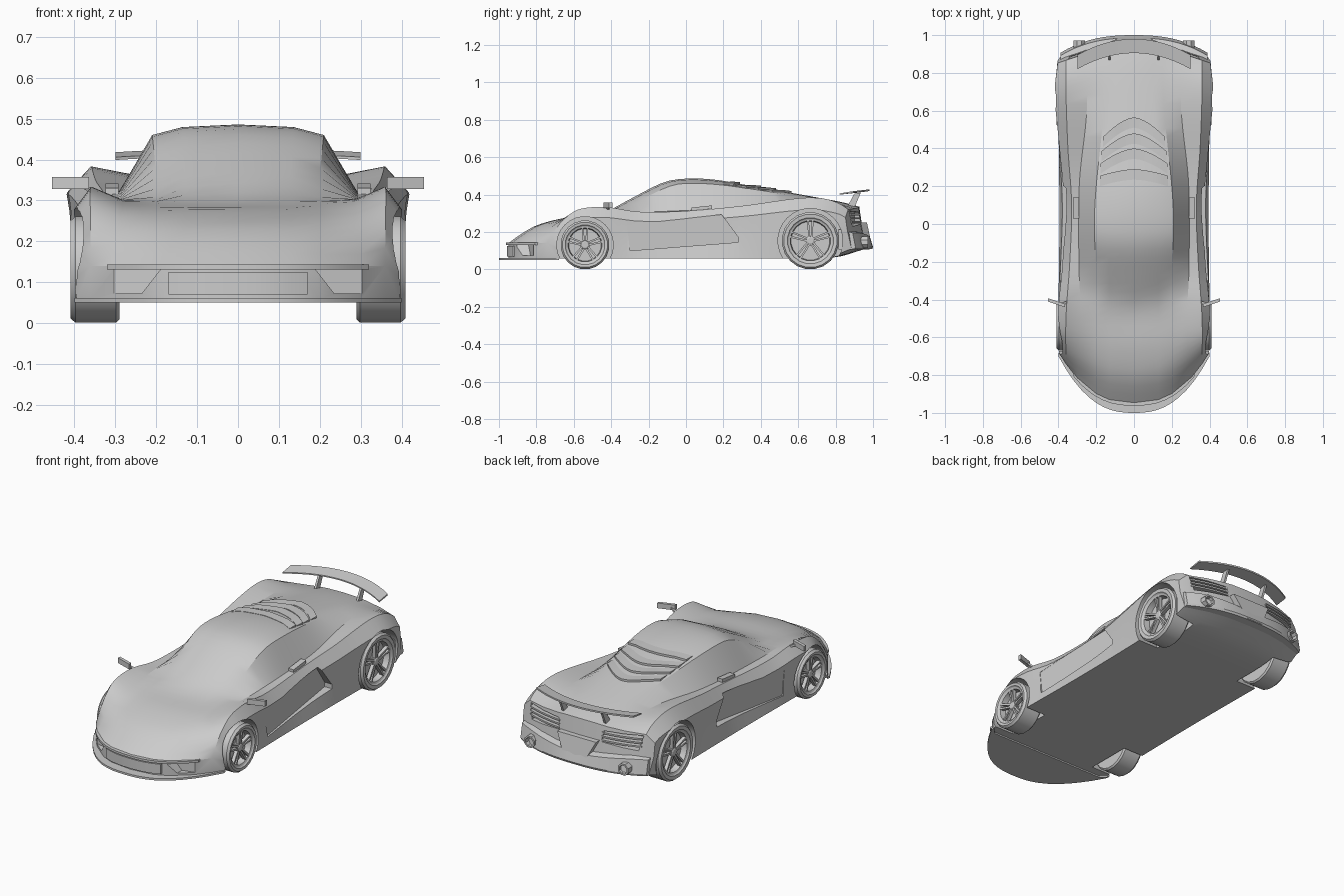
import bpy, bmesh, math
from mathutils import Vector

if "Cube" in bpy.data.objects:
    bpy.data.objects.remove(bpy.data.objects["Cube"])


def loft(name, rings, caps=None, closed=False):
    """Skin a list of closed point rings; ends are capped unless closed into a loop."""
    bm = bmesh.new()
    vs = [[bm.verts.new(p) for p in r] for r in rings]
    n = len(rings[0])
    pairs = list(zip(vs, vs[1:])) + ([(vs[-1], vs[0])] if closed else [])
    for a, b in pairs:
        for i in range(n):
            j = (i + 1) % n
            bm.faces.new((a[i], a[j], b[j], b[i]))
    if not closed:
        for ring in (vs[0], vs[-1]):
            for cap in (caps or [range(n)]):
                bm.faces.new([ring[i] for i in cap])
    bmesh.ops.recalc_face_normals(bm, faces=bm.faces)
    me = bpy.data.meshes.new(name)
    bm.to_mesh(me)
    bm.free()
    ob = bpy.data.objects.new(name, me)
    bpy.context.collection.objects.link(ob)
    return ob


def lathe(name, profile, centre, axis, seg):
    """Revolve (offset, radius) pairs about the x or y axis."""
    rings = []
    for a, r in profile:
        ring = []
        for k in range(seg):
            t = 2 * math.pi * (k + .5) / seg
            u, v = r * math.cos(t), r * math.sin(t)
            ring.append(Vector(centre) + Vector((a, u, v) if axis == 'x' else (u, a, v)))
        rings.append(ring)
    return loft(name, rings)


def sweep(name, x0, x1, n, section):
    """Sweep a (y, z) section across the car."""
    xs = [x0 + (x1 - x0) * i / n for i in range(n + 1)]
    return loft(name, [[(x, y, z) for y, z in section(x)] for x in xs])


def slab(y0, y1, z0, z1):
    return [(y0, z0), (y1, z0), (y1, z1), (y0, z1)]


def curve(*keys):
    """Smooth curve through (position, value) keys."""
    def slope(i):
        a, b = keys[max(i - 1, 0)], keys[min(i + 1, len(keys) - 1)]
        return (b[1] - a[1]) / (b[0] - a[0])

    def f(t):
        i = max([k for k in range(len(keys) - 1) if keys[k][0] <= t] or [0])
        (t0, v0), (t1, v1) = keys[i], keys[i + 1]
        h = t1 - t0
        s = min(max((t - t0) / h, 0), 1)
        return (v0 * (1 + 2 * s) * (1 - s) ** 2 + slope(i) * h * s * (1 - s) ** 2
                + v1 * s * s * (3 - 2 * s) + slope(i + 1) * h * s * s * (s - 1))
    return f


# Body guide curves along the length
bow = curve((-.95, .27), (-.8, .18), (-.6, .05), (-.45, 0), (.6, 0), (.96, -.08))
lean = curve((.6, 0), (.8, .03), (.96, .15))
centre_z = curve((-.95, .14), (-.88, .19), (-.8, .235), (-.65, .275), (-.45, .30), (-.3, .375), (-.12, .465),
                 (0, .485), (.15, .48), (.3, .455), (.5, .42), (.7, .385), (.9, .35), (.96, .335))
roof_x = curve((-.95, .2), (-.3, .2), (0, .21), (.2, .2), (.6, .16), (.96, .15))
roof_z = curve((-.95, .14), (-.8, .23), (-.65, .272), (-.45, .298), (-.36, .308), (-.25, .365), (-.1, .44),
               (0, .46), (.2, .45), (.4, .42), (.7, .375), (.96, .33))
base_x = curve((-.95, .3), (-.5, .28), (-.28, .29), (.2, .29), (.6, .25), (.96, .25))
base_z = curve((-.95, .14), (-.8, .23), (-.65, .278), (-.45, .3), (-.25, .305), (0, .315), (.3, .33),
               (.6, .358), (.8, .358), (.96, .325))
crest_x = curve((-.95, .36), (-.5, .36), (-.2, .34), (.1, .33), (.4, .35), (.7, .36), (.96, .36))
crest_z = curve((-.95, .14), (-.88, .205), (-.8, .26), (-.65, .315), (-.5, .333), (-.4, .33), (-.25, .308),
                (0, .312), (.3, .34), (.6, .38), (.75, .38), (.9, .35), (.96, .32))
side_x = curve((-.95, .4), (-.45, .4), (-.2, .378), (.1, .37), (.4, .395), (.7, .42), (.96, .405))
sill_x = curve((-.95, .395), (-.5, .4), (0, .395), (.5, .4), (.7, .41), (.96, .39))
floor_z = curve((-.95, .058), (.5, .058), (.8, .065), (.96, .11))


def top_points(t):
    zc, zr, rx = centre_z(t), roof_z(t), roof_x(t)
    return [(0, zc), (rx * .65, zc + (zr - zc) * .25), (rx, zr),
            (base_x(t), base_z(t)), (crest_x(t), crest_z(t))]


def top_z(x, y):
    p = top_points(y)
    for (x0, z0), (x1, z1) in zip(p, p[1:]):
        if abs(x) <= x1:
            return z0 + (z1 - z0) * (abs(x) - x0) / (x1 - x0)
    return p[-1][1]


def station(t):
    top, zb = top_points(t), floor_z(t)
    h = top[-1][1] - zb
    half = top + [(side_x(t), zb + .8 * h), (side_x(t), zb + .45 * h), (sill_x(t), zb)]
    half += [(x, zb) for x, z in reversed(top)]
    ring = half + [(-x, z) for x, z in half[-2:0:-1]]
    return [(x, t + bow(t) * (abs(x) / .4) ** 2.5 - lean(t) * (z - zb), z) for x, z in ring]


right = [[j, j + 1, 11 - j, 12 - j] for j in range(4)] + [[4, 5, 6, 7, 8]]
caps = right + [[(24 - i) % 24 for i in f] for f in right]
body = loft("body_shell", [station(-.95 + 1.91 * i / 42) for i in range(43)], caps)

# Cutters: wheel wells, door recesses, nose intakes, tail vents
WHEELS = [("front", -.54, .131), ("rear", .665, .153)]
cutters = []
for s in (1, -1):
    for label, y, r in WHEELS:
        cutters.append(lathe("well_cutter", [(s * .275, r + .02), (s * .6, r + .02)], (0, y, r), 'x', 28))
    door = [(-.30, .1), (.28, .145), (.28, .17), (.19, .293), (-.2, .25), (-.315, .235)]
    cutters.append(loft("door_cutter", [
        [(s * (.385 - .045 * (y + .3) / .58), y, z) for y, z in door], [(s * .6, y, z) for y, z in door]]))
    intake = [(.19, .131), (.315, .131), (.315, .073), (.235, .073)]
    cutters.append(loft("intake_cutter", [
        [(s * x, -1.1, z) for x, z in intake], [(s * x, -.84 + .25 * (x - .2), z) for x, z in intake]]))
    vent = [(.13, .245), (.33, .23), (.35, .312), (.14, .305)]
    cutters.append(loft("vent_cutter", [
        [(s * x, .935 - .25 * x, z) for x, z in vent], [(s * x, 1.1, z) for x, z in vent]]))
bpy.context.view_layer.objects.active = body
for c in cutters:
    m = body.modifiers.new("cut", 'BOOLEAN')
    m.operation, m.solver, m.object = 'DIFFERENCE', 'EXACT', c
    bpy.ops.object.modifier_apply(modifier=m.name)
    bpy.data.objects.remove(c)


# Wheels: tyre with dished rim, five paired spokes and a hub
for s, side in ((1, "right"), (-1, "left")):
    for label, y, r in WHEELS:
        rim = r * .77
        prof = [(.29, r - .008), (.298, r), (.398, r), (.41, r - .01), (.408, rim + .006), (.402, rim),
                (.398, rim - .01), (.365, rim - .014)]
        lathe(f"{label}_wheel_{side}", [(s * a, q) for a, q in prof], (0, y, r), 'x', 20)
        lathe(f"{label}_hub_{side}", [(s * .36, .026), (s * .39, .026), (s * .396, .016)], (0, y, r), 'x', 10)
        for k in range(5):
            a = 2 * math.pi * k / 5 + math.pi / 2
            u, v = Vector((0, math.cos(a), math.sin(a))), Vector((0, -math.sin(a), math.cos(a)))
            for e in (-1, 1):
                rings = []
                for d, off, w, x in ((.015, .006, .005, .392), (rim - .006, .013, .005, .4)):
                    c = Vector((0, y, r)) + u * d + v * e * off
                    rings.append([c + v * q + Vector((s * p, 0, 0))
                                  for q, p in ((-w, x), (w, x), (w, x - .02), (-w, x - .02))])
                loft(f"{label}_spoke_{side}", rings)


# Front splitter and grille lip
def splitter(x):
    y = -1 + .3 * (abs(x) / .4) ** 2.5
    return slab(y, max(y + .02, -.72), .05, .061)


def nose_strip(z0, z1):
    def f(x):
        y = -.95 + .27 * (abs(x) / .4) ** 2.5
        return slab(y - .012, y + .05, z0, z1)
    return f


sweep("front_splitter", -.4, .4, 20, splitter)
sweep("grille_lip", -.32, .32, 16, nose_strip(.131, .143))
sweep("grille_panel", -.17, .17, 8, lambda x: slab(-.958 + .27 * (abs(x) / .4) ** 2.5, -.88, .07, .125))

# Chevron louvres over the engine cover
for yc, yt, hw in ((.29, .255, .18), (.40, .32, .178), (.48, .385, .172), (.565, .46, .165)):
    def louvre(x):
        y = yc + (yt - yc) * (abs(x) / hw) ** 1.6
        a, b = top_z(x, y - .055), top_z(x, y)
        return [(y - .055, a - .008), (y, b - .008), (y, b + .011), (y - .055, a + .002)]
    sweep("engine_louvre", -hw, hw, 12, louvre)


# Rear wing on two struts
def wing(x):
    y = .905 - .085 * (x / .3) ** 2
    z = .398 + .11 * (y - .81)
    return [(y, z), (y + .075, z + .010), (y + .075, z + .019), (y, z + .007)]


sweep("rear_wing", -.3, .3, 14, wing)
for s in (1, -1):
    sweep("wing_strut", s * .13 - .006, s * .13 + .006, 1,
          lambda x: [(.86, .33), (.90, .33), (.935, .41), (.90, .405)])


# Tail: slats, bumper, centre panel, exhausts
def tail_y(x, z):
    return .96 - .08 * (abs(x) / .4) ** 2.5 - .15 * (z - .11)


for s in (1, -1):
    for z in (.253, .273, .293):
        sweep("tail_slat", s * .13, s * .345, 5,
              lambda x: slab(tail_y(x, z) - .05, tail_y(x, z) + .004, z - .004, z + .005))
    lathe("exhaust", [(.87, .034), (.972, .034), (.972, .024), (.93, .022)], (s * .29, 0, .145), 'y', 8)


def bumper(x):
    y = 1 - .1 * (abs(x) / .4) ** 2.5
    lip = .165 + .03 * min(abs(x) / .3, 1)
    return [(y - .09, .105), (y - .005, .108), (y, .12), (y - .015, lip), (y - .09, lip + .02)]


sweep("rear_bumper", -.39, .39, 20, bumper)
panel = [(-.12, .25), (.12, .25), (.05, .11), (-.05, .11)]
loft("tail_centre_panel", [[(x, .88, z) for x, z in panel],
                           [(x, .998 - .22 * (z - .11), z) for x, z in panel]])

# Door mirrors with stalks, and door handles
for s in (1, -1):
    loft("door_mirror", [[(s * x, y + dy, z + dz) for dy, dz in slab(-.009, .009, -.015, .014)]
                         for x, y, z in ((.365, -.432, .343), (.455, -.402, .343))])
    loft("mirror_stalk", [[(s * x, y + dy, z + dz) for dy, dz in slab(-.007, .007, -.006, .006)]
                          for x, y, z in ((.34, -.41, .315), (.385, -.424, .338))])
    loft("door_handle", [[(s * (.312 + dx), y, z + dz) for dx, dz in slab(-.02, .012, -.01, .008)]
                         for y, z in ((.03, .322), (.14, .334))])

# Crisp edges on all parts
bpy.ops.object.select_all(action='SELECT')
bpy.context.view_layer.objects.active = body
bpy.ops.object.shade_smooth_by_angle(angle=math.radians(22))
